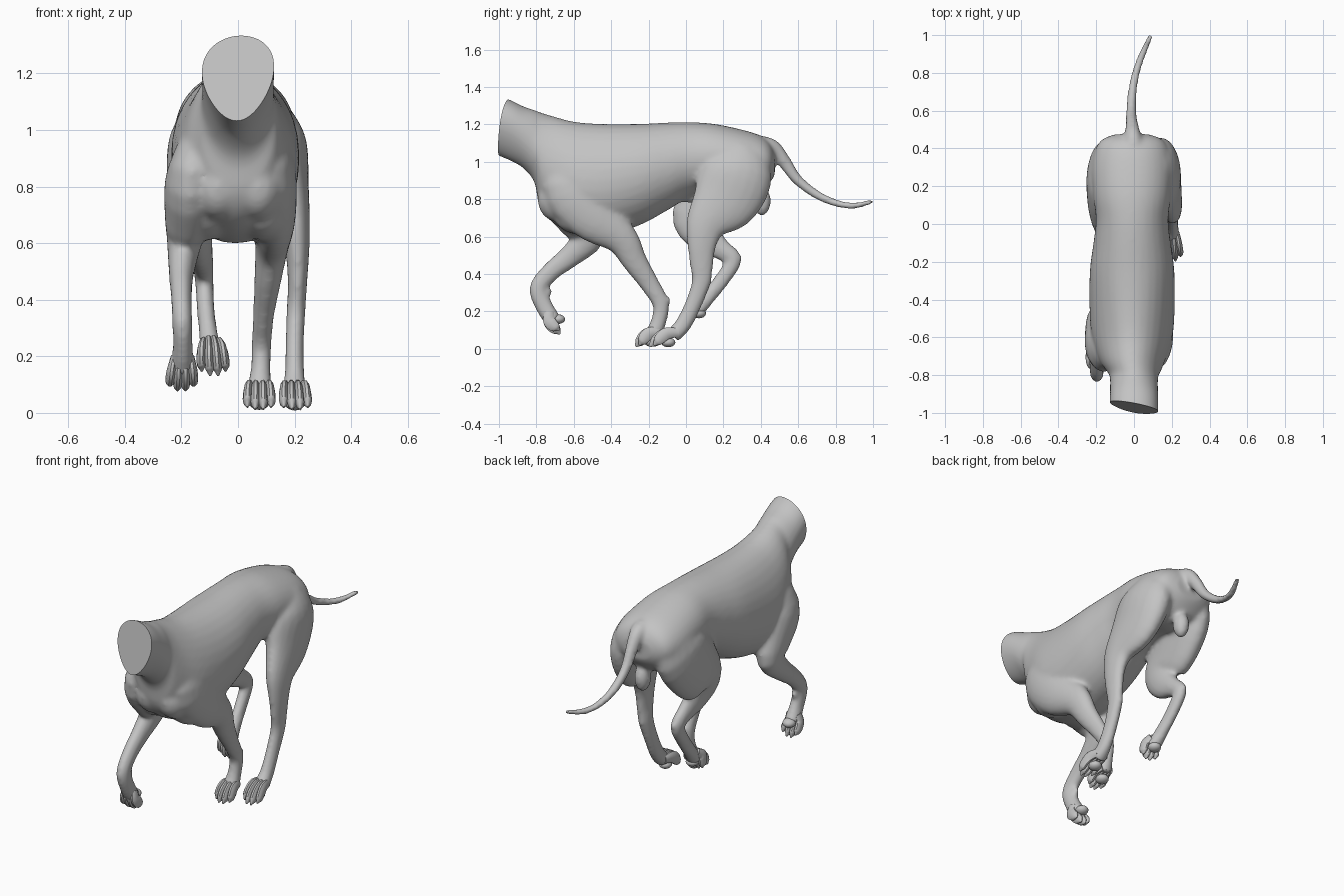
import bpy, bmesh, math
from mathutils import Vector, Matrix

if "Cube" in bpy.data.objects:
    bpy.data.objects.remove(bpy.data.objects["Cube"], do_unlink=True)

skin = bpy.data.materials.new("grey skin")
skin.use_nodes = True
skin.diffuse_color = (0.55, 0.55, 0.55, 1)
skin.node_tree.nodes["Principled BSDF"].inputs["Base Color"].default_value = (0.55, 0.55, 0.55, 1)
X = Vector((1, 0, 0))


def spline(rows, steps):
    """Catmull-Rom interpolation of station tuples."""
    pts = [Vector(r) for r in rows]
    out = []
    for i in range(len(pts) - 1):
        a, b, c, d = pts[max(i - 1, 0)], pts[i], pts[i + 1], pts[min(i + 2, len(pts) - 1)]
        for k in range(steps):
            t = k / steps
            out.append(0.5 * (2 * b + (c - a) * t + (2 * a - 5 * b + 4 * c - d) * t * t
                              + (3 * b - a - 3 * c + d) * t ** 3))
    return out + [pts[-1]]


def loft(bm, rows, steps=4, sides=20, upright=False):
    """Closed tube; each row is x, y, z, side radius, depth radius, egg."""
    st = spline([tuple(r) + (0,) * (6 - len(r)) for r in rows], steps)
    rings = []
    for i, s in enumerate(st):
        c = Vector(s[:3])
        t = Vector(st[min(i + 1, len(st) - 1)][:3]) - Vector(st[max(i - 1, 0)][:3])
        t.normalize()
        side = X if upright else (X - t * t.x).normalized()
        deep = Vector((0, 0, 1)) if upright else t.cross(side)
        ring = []
        for k in range(sides):
            a = 2 * math.pi * k / sides
            w = s[3] * (1 + s[5] * math.sin(a))
            ring.append(bm.verts.new(c + side * w * math.cos(a) + deep * s[4] * math.sin(a)))
        rings.append(ring)
    for r, q in zip(rings, rings[1:]):
        for k in range(sides):
            j = (k + 1) % sides
            bm.faces.new((r[k], r[j], q[j], q[k]))
    bm.faces.new(rings[0][::-1])
    bm.faces.new(rings[-1])


def blob(bm, centre, radii):
    bmesh.ops.create_uvsphere(bm, u_segments=16, v_segments=10, radius=1,
                              matrix=Matrix.Translation(centre) @ Matrix.Diagonal((*radii, 1)))


def finish(bm, name):
    bmesh.ops.recalc_face_normals(bm, faces=bm.faces[:])
    me = bpy.data.meshes.new(name)
    bm.to_mesh(me)
    bm.free()
    me.materials.append(skin)
    ob = bpy.data.objects.new(name, me)
    bpy.context.collection.objects.link(ob)
    return ob


def smooth(ob):
    bpy.ops.object.select_all(action='DESELECT')
    ob.select_set(True)
    bpy.context.view_layer.objects.active = ob
    bpy.ops.object.shade_smooth_by_angle(angle=math.radians(45))


# Torso sections: y, top, bottom, half width, egg
bm = bmesh.new()
torso = [(-1.10, 1.385, 1.07, .125, .25), (-.95, 1.335, 1.01, .125, .25), (-.87, 1.297, .965, .126, .15),
         (-.81, 1.277, .89, .128, .05), (-.785, 1.267, .77, .14, 0), (-.72, 1.247, .68, .175, -.08),
         (-.60, 1.215, .62, .212, -.12), (-.45, 1.203, .60, .225, -.06), (-.25, 1.203, .66, .224, 0),
         (-.10, 1.21, .74, .205, 0), (.02, 1.212, .81, .192, 0), (.15, 1.203, .84, .205, 0),
         (.30, 1.172, .82, .213, 0), (.40, 1.14, .84, .193, 0), (.45, 1.10, .89, .155, 0),
         (.475, 1.05, .93, .09, 0)]
loft(bm, [(-.01 if y > -.75 else 0, y, (a + b) / 2, w, (a - b) / 2, e) for y, a, b, w, e in torso],
     sides=32, upright=True)

# Chest muscles, rounding out the underside between the forelegs
for s in (-1, 1):
    blob(bm, (.1 * s - .01, -.56, .715), (.10, .15, .105))
    blob(bm, (.07 * s, -.69, .80), (.09, .105, .12))

# Left foreleg, planted and raked back
loft(bm, [(.08, -.56, 1.07, .05, .08), (.12, -.62, .88, .08, .15), (.13, -.51, .715, .076, .135),
          (.12, -.35, .595, .06, .092), (.105, -.275, .47, .048, .068), (.09, -.19, .34, .037, .052),
          (.083, -.135, .24, .036, .045), (.08, -.145, .15, .036, .042), (.075, -.175, .075, .048, .046)])
# Right foreleg, lifted and reaching forward
loft(bm, [(-.09, -.56, 1.07, .05, .08), (-.16, -.645, .85, .09, .14), (-.175, -.57, .70, .085, .125),
          (-.19, -.52, .60, .062, .088), (-.20, -.62, .495, .045, .062), (-.20, -.72, .415, .038, .052),
          (-.197, -.79, .325, .036, .048), (-.195, -.76, .23, .036, .048), (-.197, -.71, .15, .046, .046)])
# Left hind leg, swung under the body
loft(bm, [(.10, .285, 1.07, .075, .11), (.14, .275, .95, .102, .19), (.168, .21, .80, .083, .185),
          (.197, .11, .67, .058, .115), (.21, .085, .56, .042, .08), (.21, .083, .45, .034, .064),
          (.205, .082, .36, .034, .052), (.20, .04, .24, .033, .046), (.20, -.015, .13, .036, .045),
          (.20, -.07, .07, .046, .042)])
# Right hind leg, folded
loft(bm, [(-.10, .285, 1.07, .075, .11), (-.145, .27, .95, .10, .19), (-.162, .155, .80, .088, .19),
          (-.16, .06, .70, .07, .14), (-.14, .10, .60, .05, .095), (-.125, .19, .53, .038, .058),
          (-.12, .252, .475, .034, .046), (-.115, .20, .38, .032, .042), (-.105, .12, .28, .034, .041),
          (-.092, .055, .20, .042, .041)])
# Tail
loft(bm, [(0, .34, 1.10, .055, .04), (-.005, .45, 1.085, .046, .044), (-.01, .52, 1.01, .035, .038),
          (-.015, .59, .91, .029, .030), (-.01, .69, .83, .026, .025), (.01, .80, .78, .023, .021),
          (.045, .90, .765, .021, .019), (.09, 1.0, .79, .015, .015)], sides=12)
# Soft parts under the tail, belly fold, wrist pads, heel points
blob(bm, (0, .405, .79), (.045, .05, .08))
blob(bm, (0, .02, .82), (.03, .10, .04))
for c in [(.085, -.10, .26), (-.195, -.735, .305), (.203, .12, .36), (-.12, .28, .487)]:
    blob(bm, c, (.02, .022, .022))

# Fuse the parts into one smooth skin
body = finish(bm, "body")
re = body.modifiers.new("fuse", 'REMESH')
re.mode = 'VOXEL'
re.voxel_size = .011
sm = body.modifiers.new("soften", 'SMOOTH')
sm.factor = .5
sm.iterations = 14
fused = bpy.data.meshes.new_from_object(body.evaluated_get(bpy.context.evaluated_depsgraph_get()))
body.modifiers.clear()

# Flat slanted cut through the neck
bm = bmesh.new()
bm.from_mesh(fused)
cut = bmesh.ops.bisect_plane(bm, geom=bm.verts[:] + bm.edges[:] + bm.faces[:], dist=1e-5,
                             plane_co=(0, -.972, 1.19), plane_no=(.2, 1, -.17), clear_inner=True)
bmesh.ops.contextual_create(bm, geom=[e for e in cut["geom_cut"] if isinstance(e, bmesh.types.BMEdge)])
for f in bm.faces:
    f.material_index = 0
bm.to_mesh(fused)
bm.free()
fused.materials.clear()
fused.materials.append(skin)
body.data = fused
smooth(body)


def paw(name, base, tip):
    """Four knuckled toes with claws, and a pad behind them."""
    bm = bmesh.new()
    base, tip = Vector(base), Vector(tip)
    d = tip - base
    n = d.normalized()
    up = n.cross(X)
    for k in (-1.5, -.5, .5, 1.5):
        reach = 1 if abs(k) < 1 else .8
        at = lambda f, lift, fan: base + d * f * reach + up * lift + X * k * fan
        loft(bm, [(*at(-.5, .012, .018), .014, .024), (*at(.1, .026, .024), .0165, .033),
                  (*at(.5, .018, .027), .0165, .034), (*at(.85, 0, .028), .016, .027),
                  (*at(1.0, -.007, .028), .010, .016), (*at(1.15, -.014, .028), .003, .005)],
             steps=3, sides=10)
    blob(bm, base + d * .2 - up * .022, (.036, .038, .026))
    smooth(finish(bm, name))


paw("left_front_toes", (.075, -.175, .064), (.075, -.262, .031))
paw("right_front_toes", (-.197, -.71, .17), (-.20, -.69, .088))
paw("left_hind_toes", (.20, -.08, .062), (.205, -.185, .031))
paw("right_hind_toes", (-.092, .06, .215), (-.085, .015, .148))
